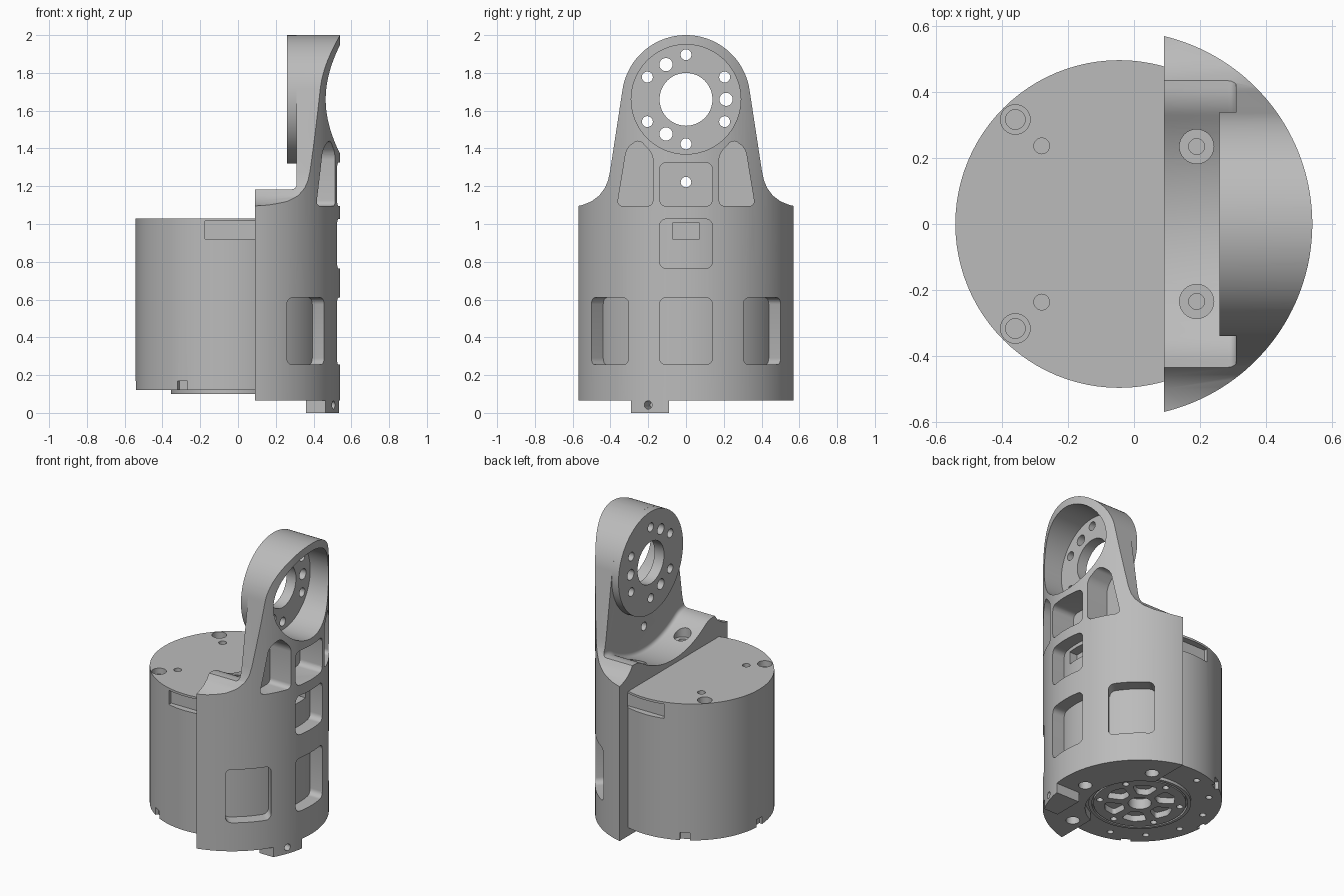
import bpy, bmesh
from math import sin, cos, pi, radians, asin
from mathutils import Matrix, Vector

if "Cube" in bpy.data.objects:
    bpy.data.objects.remove(bpy.data.objects["Cube"], do_unlink=True)

grey = bpy.data.materials.new("plain_grey")
grey.use_nodes = True
COLOUR = (0.5, 0.5, 0.5, 1)
grey.diffuse_color = COLOUR
grey.node_tree.nodes["Principled BSDF"].inputs["Base Color"].default_value = COLOUR

CX = -0.045            # shared axis of motor and shell
HUB_Z, HUB_R = 1.66, 0.34
SHELL_R, BORE_R, MOTOR_R = 0.586, 0.5, 0.497
cutters = {}           # part -> collection of its cutters


def arc(cx, cy, r, a, b, n):
    return [(cx + r * cos(a + (b - a) * i / n), cy + r * sin(a + (b - a) * i / n))
            for i in range(n + 1)]


def circle(cx, cy, r, n=32):
    return arc(cx, cy, r, 0, 2 * pi, n)[:-1]


def rect(x0, x1, y0, y1):
    return [(x0, y0), (x1, y0), (x1, y1), (x0, y1)]


def polar(r, degrees, cx=CX, cy=0):
    return cx + r * cos(radians(degrees)), cy + r * sin(radians(degrees))


def prism(name, pts, axis, lo, hi, rounding=0, turn=0, fillet=0):
    """Extrude a closed outline along x (points are y, z) or z (points are x, y)."""
    bm = bmesh.new()

    def put(p, h):
        return bm.verts.new((h, p[0], p[1]) if axis == "x" else (p[0], p[1], h))
    low, high = [put(p, lo) for p in pts], [put(p, hi) for p in pts]
    bm.faces.new(low)
    cap = bm.faces.new(high)
    sides = []
    for i in range(len(pts)):
        j = (i + 1) % len(pts)
        bm.faces.new((low[i], low[j], high[j], high[i]))
        sides.append(bm.edges.get((low[i], high[i])))
    bmesh.ops.recalc_face_normals(bm, faces=bm.faces)
    if rounding:   # round the outline
        bmesh.ops.bevel(bm, geom=sides, offset=rounding, segments=5,
                        affect="EDGES", profile=0.5)
    if fillet:     # round the far cap
        bmesh.ops.bevel(bm, geom=list(cap.edges), offset=fillet, segments=4,
                        affect="EDGES", profile=0.5)
    if turn:       # spin about the motor axis
        bmesh.ops.rotate(bm, verts=bm.verts, cent=Vector((CX, 0, 0)),
                         matrix=Matrix.Rotation(turn, 3, "Z"))
    mesh = bpy.data.meshes.new(name)
    bm.to_mesh(mesh)
    bm.free()
    mesh.materials.append(grey)
    ob = bpy.data.objects.new(name, mesh)
    bpy.context.collection.objects.link(ob)
    return ob


def cut(targets, *args, **kw):
    """Queue one cutter for one or more parts."""
    tool = prism("cutter", *args, **kw)
    for ob in targets:
        if ob not in cutters:
            cutters[ob] = bpy.data.collections.new("cutters")
        cutters[ob].objects.link(tool)


def boolean(ob, operation, **operand):
    mod = ob.modifiers.new("cut", "BOOLEAN")
    mod.operation, mod.solver = operation, "EXACT"
    for key, value in operand.items():
        setattr(mod, key, value)
    bpy.context.view_layer.update()
    deps = bpy.context.evaluated_depsgraph_get()
    mesh = bpy.data.meshes.new_from_object(ob.evaluated_get(deps))
    ob.modifiers.clear()
    ob.data = mesh


# Bracket: half-round shell trimmed to the shouldered arm silhouette
half = asin(0.57 / SHELL_R)
shell = prism("bracket_shell", arc(CX, 0, SHELL_R, -half, half, 73), "z", 0.065, 2.1)
flank = [(0.6, 0), (0.6, 1.09), (0.55, 1.1), (0.5, 1.12), (0.46, 1.15),
         (0.43, 1.19), (0.413, 1.23), (0.402, 1.28)]
outline = (flank + arc(0, HUB_Z, HUB_R, radians(9), radians(171), 61)
           + [(-y, z) for y, z in reversed(flank)])
trim = prism("trim", outline, "x", -0.2, 0.8)
boolean(shell, "INTERSECT", object=trim)
bpy.data.objects.remove(trim, do_unlink=True)

# Clear the space behind the arm, leaving a dished ledge with soft shoulders
DISH_R, SOFT_R = 0.6, 0.15
spread = asin(0.33 / DISH_R)
soft_y = (DISH_R + SOFT_R) * sin(spread)
soft_z = HUB_Z - (DISH_R + SOFT_R) * cos(spread)
ledge = soft_z + SOFT_R
dish = (arc(-soft_y, soft_z, SOFT_R, pi / 2, pi / 2 - spread, 8)[:-1]
        + arc(0, HUB_Z, DISH_R, -pi / 2 - spread, -pi / 2 + spread, 41)
        + arc(soft_y, soft_z, SOFT_R, pi / 2 + spread, pi / 2, 8)[1:])
cut([shell], [(-0.7, 2.2), (-0.7, ledge)] + dish + [(0.7, ledge), (0.7, 2.2)],
    "x", -0.1, 0.31, fillet=0.025)
cut([shell], circle(CX, 0, BORE_R, 96), "z", 0.12, 1.03)
cut([shell], circle(CX, 0, 0.33, 64), "z", 0, 0.2)

# Hub disc with its round recess, bore and bolt circle
hub = prism("hub_disc", circle(0, HUB_Z, HUB_R, 96), "x", 0.26, 0.31)
cut([shell], circle(0, HUB_Z, 0.29, 72), "x", 0.33, 0.8)
cut([shell, hub], circle(0, HUB_Z, 0.14, 48), "x", 0.1, 0.8)
for k in range(6):
    cut([shell, hub], circle(*polar(0.236, 30 + 60 * k, 0, HUB_Z), 0.029, 20), "x", 0.1, 0.8)
for k in range(3):
    cut([shell, hub], circle(*polar(0.212, 120 * k, 0, HUB_Z), 0.035, 20), "x", 0.1, 0.8)

# Windows and lightening pockets in the shell
for turn in (-45, 0, 45):
    cut([shell], rect(-0.14, 0.14, 0.255, 0.61), "x", 0.4, 0.8,
        rounding=0.035, turn=radians(turn))
cut([shell], rect(-0.14, 0.14, 0.765, 1.026), "x", 0.4, 0.8, rounding=0.035)
cut([shell], rect(-0.14, 0.14, 1.095, 1.325), "x", 0.36, 0.8, rounding=0.035)
cut([shell], circle(0, 1.222, 0.028, 20), "x", 0.2, 0.8)
for s in (1, -1):
    pocket = [(s * 0.175, 1.095), (s * 0.365, 1.095), (s * 0.315, 1.40),
              (s * 0.25, 1.45), (s * 0.175, 1.37)]
    cut([shell], pocket, "x", 0.36, 0.8, rounding=0.03)
    # counterbored screw seats in the ledge
    cut([shell], circle(0.19, s * 0.235, 0.052), "z", 1.07, 1.25)
    cut([shell], circle(0.19, s * 0.235, 0.024), "z", 1.0, 1.25)
for angle in (-60, 0, 60):
    cut([shell], circle(*polar(0.43, angle), 0.042, 20), "z", 0, 0.14)

# Tab under the shell
tab_edge = [(0.36, -0.09), (0.36, -0.29)] + arc(CX, 0, SHELL_R, -asin(0.29 / SHELL_R),
                                             -asin(0.09 / SHELL_R), 10)
tab = prism("bottom_tab", tab_edge, "z", 0, 0.066)
cut([tab], circle(0, 0.042, 0.022, 20), "x", 0.45, 0.8, turn=radians(-20))

# Motor can with side slots, rim notches and screw holes
motor = prism("motor_can", circle(CX, 0, MOTOR_R, 96), "z", 0.12, 1.03)
for s in (1, -1):
    cut([motor], rect(-0.175, 0.14, s * 0.455, s * 0.6), "z", 0.92, 1.015)
    cut([motor], circle(-0.36, s * 0.317, 0.045), "z", 0.99, 1.1)
    cut([motor], circle(-0.36, s * 0.317, 0.03, 20), "z", 0.97, 1.1)
    cut([motor], circle(-0.28, s * 0.237, 0.024, 20), "z", 0.98, 1.1)
cut([motor], rect(-0.072, 0.072, 0.92, 1.005), "x", 0.39, 0.6)
for k in range(6):
    cut([motor], rect(-0.03, 0.03, 0.1, 0.17), "x", CX + 0.475, 0.7,
        turn=radians(60 * k))
for k in range(12):
    cut([motor], circle(*polar(0.42, 15 + 30 * k), 0.02, 16), "z", 0.1, 0.15)

# Output rotor: outer rim, and a disc with rounded sector pockets
rim = prism("rotor_rim", circle(CX, 0, 0.31, 72), "z", 0.1, 0.12)
cut([rim], circle(CX, 0, 0.29, 72), "z", 0.05, 0.2)
rotor = prism("output_rotor", circle(CX, 0, 0.28, 72), "z", 0.1, 0.12)
cut([rotor, motor], circle(CX, 0, 0.07), "z", 0.05, 0.17)
for k in range(6):
    sector = [polar(r, 60 * k + a) for r, a in ((0.11, -18), (0.21, -22), (0.225, 0),
                                                (0.21, 22), (0.11, 18))]
    cut([rotor, motor], sector, "z", 0.05, 0.14, rounding=0.02)
    cut([rotor, motor], circle(*polar(0.245, 30 + 60 * k), 0.02, 16), "z", 0.05, 0.15)

# Carry out the queued cuts, one pass per part
for ob, tools in cutters.items():
    boolean(ob, "DIFFERENCE", operand_type="COLLECTION", collection=tools)
for tool in {t for tools in cutters.values() for t in tools.objects}:
    bpy.data.objects.remove(tool, do_unlink=True)
for tools in cutters.values():
    bpy.data.collections.remove(tools)

# Smooth the round walls and keep the machined edges sharp
for ob in cutters:
    for face in ob.data.polygons:
        face.use_smooth = True
    ob.data.set_sharp_from_angle(angle=radians(30))
